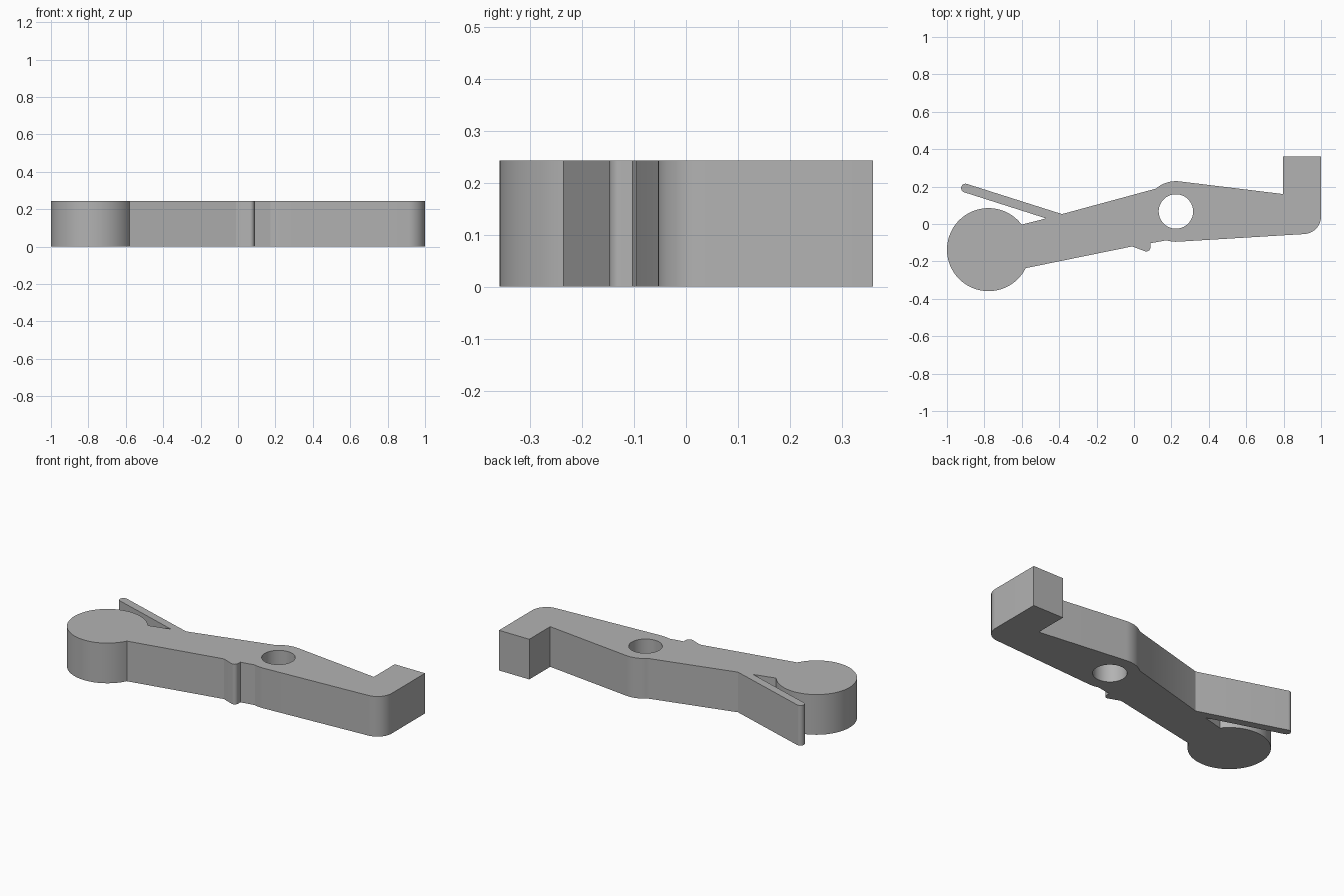
import bpy, bmesh
from math import sin, cos, radians

HEIGHT = 0.243
PIVOT = (0.224, 0.067)

if "Cube" in bpy.data.objects:
    bpy.data.objects.remove(bpy.data.objects["Cube"])

grey = bpy.data.materials.new("plain_grey")
grey.use_nodes = True
colour = (0.45, 0.45, 0.45, 1)
grey.diffuse_color = colour
grey.node_tree.nodes["Principled BSDF"].inputs["Base Color"].default_value = colour


def arc(centre, radius, start, end, steps):
    """Points along an arc, angles in degrees."""
    angles = [radians(start + (end - start) * i / steps) for i in range(steps + 1)]
    return [(centre[0] + radius * cos(a), centre[1] + radius * sin(a)) for a in angles]


def prism(name, outline, bottom, top):
    """Extrude a counter-clockwise outline into an upright solid."""
    bm = bmesh.new()
    face = bm.faces.new([bm.verts.new((x, y, bottom)) for x, y in outline])
    moved = bmesh.ops.extrude_face_region(bm, geom=[face], use_keep_orig=True)
    verts = [v for v in moved["geom"] if isinstance(v, bmesh.types.BMVert)]
    bmesh.ops.translate(bm, verts=verts, vec=(0, 0, top - bottom))
    bmesh.ops.recalc_face_normals(bm, faces=bm.faces)
    mesh = bpy.data.meshes.new(name)
    bm.to_mesh(mesh)
    bm.free()
    mesh.materials.append(grey)
    obj = bpy.data.objects.new(name, mesh)
    bpy.context.collection.objects.link(obj)
    return obj


# Lever outline, counter-clockwise from the round head
outline = arc((-0.778, -0.137), 0.222, 37, 333.5, 64)       # round head
outline += [(-0.01, -0.12)]                                 # lower edge
outline += arc((0.066, -0.125), 0.022, -107, 0, 8)          # small stop nub
outline += [(0.088, -0.103)]
outline += arc(PIVOT, 0.162, -108, -87, 5)                  # pivot boss, lower side
outline += arc((0.905, 0.041), 0.095, -87, 0, 14)           # rounded heel
outline += [(1.0, 0.36), (0.797, 0.36), (0.797, 0.16)]      # square hook
outline += arc(PIVOT, 0.162, 83, 131, 12)                   # pivot boss, upper side
outline += [(-0.385, 0.053)]                                # spring arm root
outline += arc((-0.901, 0.192), 0.0235, 72.4, 252.4, 14)    # spring arm tip
outline += [(-0.47, 0.03)]                                  # notch behind the arm
lever = prism("lever", outline, 0, HEIGHT)

# Pivot hole through the boss
cutter = prism("pivot_hole_cutter", arc(PIVOT, 0.092, 0, 354.375, 63), -0.1, HEIGHT + 0.1)
cutter.hide_render = True
hole = lever.modifiers.new("pivot_hole", "BOOLEAN")
hole.operation = "DIFFERENCE"
hole.solver = "EXACT"
hole.object = cutter

bpy.ops.object.select_all(action="DESELECT")
lever.select_set(True)
bpy.context.view_layer.objects.active = lever
bpy.ops.object.modifier_apply(modifier=hole.name)
bpy.data.objects.remove(cutter)
bpy.ops.object.shade_smooth_by_angle(angle=radians(25))
